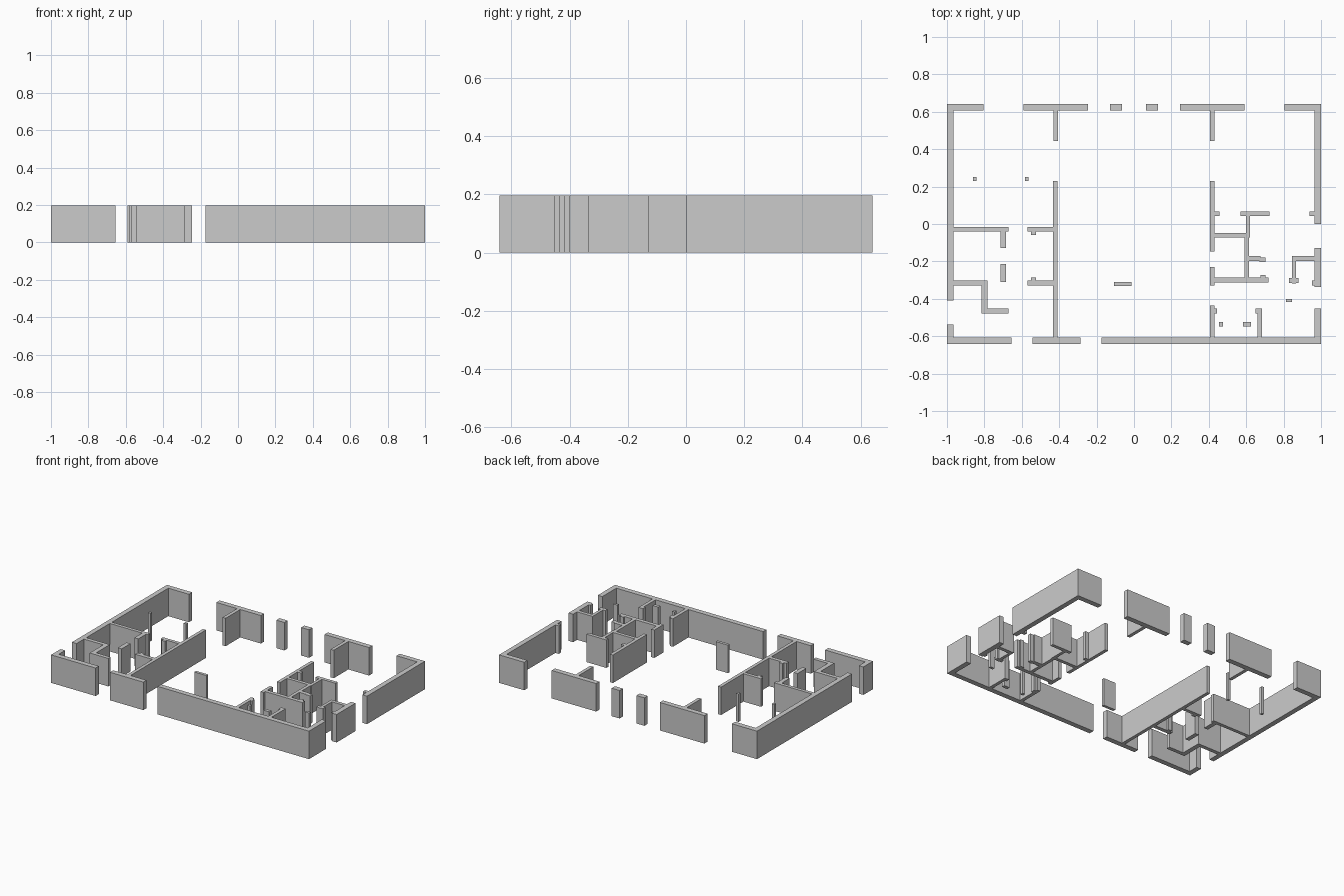
import bpy, bmesh

HEIGHT = 0.196
NY, SY = (0.606, 0.642), (-0.642, -0.606)      # north / south outer wall bands
PX0, PX1 = -0.433, -0.409                      # west partition
QX0, QX1 = 0.406, 0.430                        # east partition


def walls(name, rects):
    """Union of plan rectangles (x0, x1, y0, y1), raised to wall height."""
    xs = sorted({v for r in rects for v in r[:2]})
    ys = sorted({v for r in rects for v in r[2:]})
    bm = bmesh.new()
    verts = {}

    def vert(i, j):
        if (i, j) not in verts:
            verts[i, j] = bm.verts.new((xs[i], ys[j], 0))
        return verts[i, j]

    for i in range(len(xs) - 1):
        for j in range(len(ys) - 1):
            cx, cy = (xs[i] + xs[i + 1]) / 2, (ys[j] + ys[j + 1]) / 2
            if any(a < cx < b and c < cy < d for a, b, c, d in rects):
                bm.faces.new([vert(i, j), vert(i + 1, j), vert(i + 1, j + 1), vert(i, j + 1)])
    bmesh.ops.dissolve_limit(bm, angle_limit=0.01, verts=bm.verts[:], edges=bm.edges[:])
    ext = bmesh.ops.extrude_face_region(bm, geom=bm.faces[:], use_keep_orig=True)
    top = [g for g in ext["geom"] if isinstance(g, bmesh.types.BMVert)]
    bmesh.ops.translate(bm, verts=top, vec=(0, 0, HEIGHT))
    bmesh.ops.recalc_face_normals(bm, faces=bm.faces[:])
    mesh = bpy.data.meshes.new(name)
    bm.to_mesh(mesh)
    bm.free()
    obj = bpy.data.objects.new(name, mesh)
    bpy.context.collection.objects.link(obj)


# West side: outer wall with room walls attached
walls("west_wall", [
    (-1, -0.965, -0.41, 0.642), (-1, -0.805, *NY),
    (-1, -0.670, -0.041, -0.017), (-0.714, -0.684, -0.128, -0.017),
    (-1, -0.783, -0.328, -0.301), (-0.815, -0.783, -0.478, -0.301),
    (-0.815, -0.671, -0.478, -0.451)])
walls("southwest_corner", [(-1, -0.965, -0.642, -0.536), (-1, -0.655, *SY)])
walls("west_room_pier", [(-0.714, -0.684, -0.311, -0.215)])
for i, x in enumerate((-0.860, -0.583)):
    walls(f"west_post_{i}", [(x, x + 0.019, 0.231, 0.250)])

# West partition joined to the south wall
walls("west_partition", [
    (-0.543, -0.285, *SY), (PX0, PX1, -0.642, 0.229),
    (-0.569, PX1, -0.041, -0.017), (-0.550, -0.524, -0.060, -0.017),
    (-0.569, PX1, -0.328, -0.301), (-0.550, -0.524, -0.328, -0.285)])

# North facade: two mirrored T walls and two piers
for side, s in (("west", -1), ("east", 1)):
    parts = [(0.247, 0.592, *NY), (0.407, 0.431, 0.445, 0.642)]
    pier = [(0.065, 0.127, *NY)]
    flip = lambda rs: [(min(s * a, s * b), max(s * a, s * b), c, d) for a, b, c, d in rs]
    walls(f"north_wall_{side}", flip(parts))
    walls(f"north_pier_{side}", flip(pier))

# East outer wall in two lengths
walls("east_wall_north", [
    (0.965, 1, 0, 0.642), (0.805, 1, *NY), (0.939, 1, 0.044, 0.068)])
walls("east_wall_middle", [
    (0.965, 1, -0.336, -0.128), (0.845, 1, -0.197, -0.172),
    (0.845, 0.866, -0.317, -0.172), (0.829, 0.880, -0.315, -0.290),
    (0.952, 1, -0.328, -0.301)])

# South wall with the south-east room walls
walls("south_wall", [
    (-0.174, 1, *SY), (0.965, 1, -0.642, -0.451),
    (QX0, QX1, -0.642, -0.435), (QX0, 0.444, -0.478, -0.451),
    (0.660, 0.684, -0.642, -0.451), (0.650, 0.684, -0.478, -0.451)])

# East partition and its rooms
walls("east_rooms", [
    (QX0, QX1, -0.148, 0.229), (QX0, 0.457, 0.044, 0.068),
    (QX0, 0.615, -0.073, -0.049), (0.599, 0.620, -0.073, 0.068),
    (0.570, 0.725, 0.044, 0.068), (0.588, 0.615, -0.073, -0.049),
    (0.592, 0.615, -0.314, -0.049), (0.592, 0.676, -0.199, -0.170),
    (0.670, 0.703, -0.204, -0.178), (QX0, 0.719, -0.314, -0.287),
    (0.676, 0.703, -0.314, -0.274), (QX0, QX1, -0.330, -0.229)])

# Free-standing piers
walls("hall_pier", [(-0.107, -0.013, -0.331, -0.311)])
walls("room_post_small", [(0.455, 0.476, -0.547, -0.525)])
walls("room_post_wide", [(0.583, 0.626, -0.549, -0.525)])
walls("corridor_post", [(0.813, 0.845, -0.418, -0.400)])
